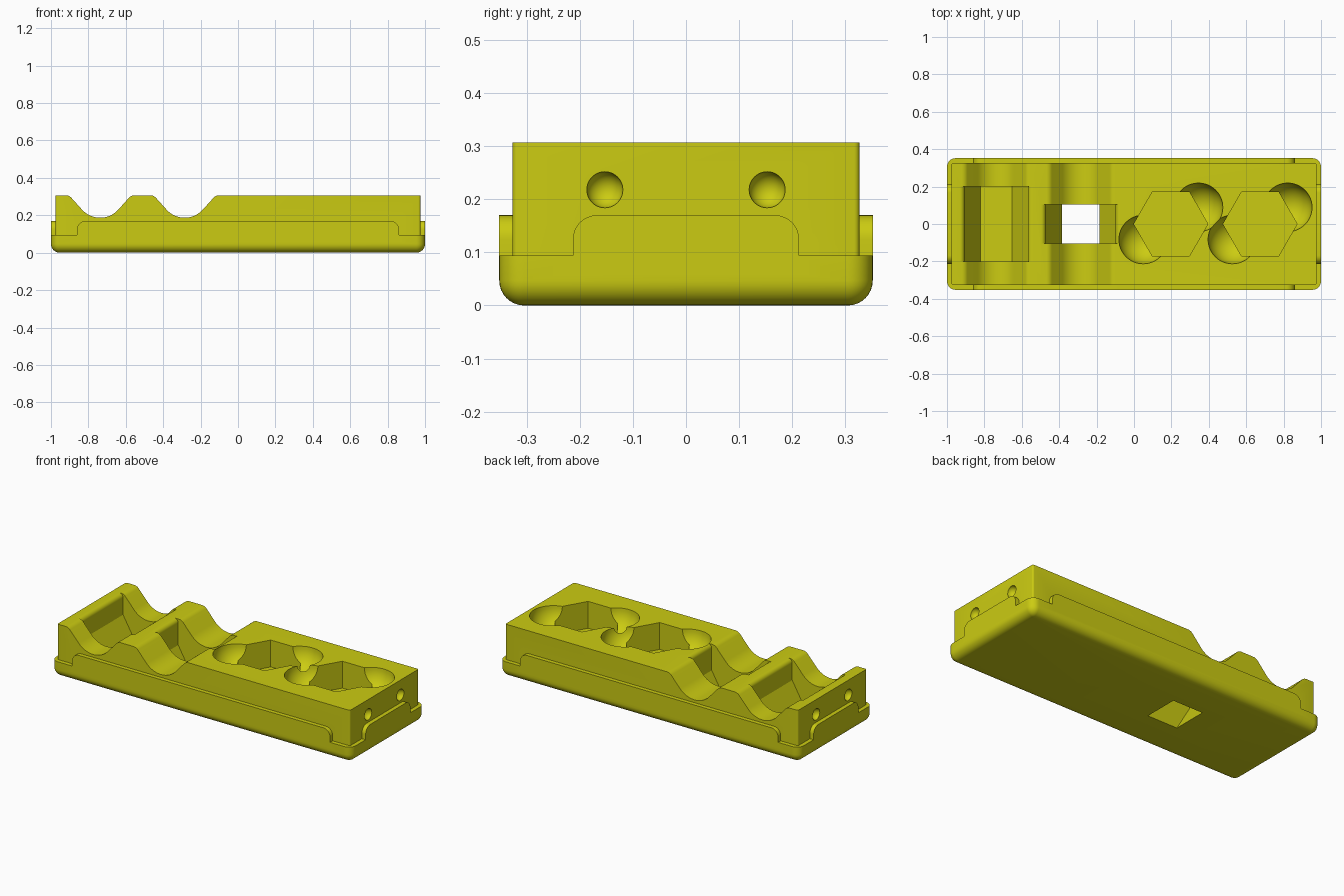
import bpy, bmesh, math
from math import sin, cos, tan, pi, radians

if "Cube" in bpy.data.objects:
    bpy.data.objects.remove(bpy.data.objects["Cube"])

mat = bpy.data.materials.new("olive_yellow")
mat.diffuse_color = (0.60, 0.60, 0.006, 1)
mat.use_nodes = True
mat.node_tree.nodes["Principled BSDF"].inputs["Base Color"].default_value = mat.diffuse_color
TOP = 0.307          # top of the body
CORE_X, CORE_Y = 0.975, 0.327
BASE_X, BASE_Y = 1.0, 0.352


def loft(name, rings):
    """Closed solid through a stack of equal-length point rings."""
    bm = bmesh.new()
    loops = [[bm.verts.new(p) for p in ring] for ring in rings]
    n = len(loops[0])
    for a, b in zip(loops, loops[1:]):
        for i in range(n):
            j = (i + 1) % n
            bm.faces.new((a[i], a[j], b[j], b[i]))
    bm.faces.new(loops[0])
    bm.faces.new(loops[-1])
    bmesh.ops.recalc_face_normals(bm, faces=bm.faces)
    me = bpy.data.meshes.new(name)
    bm.to_mesh(me)
    bm.free()
    ob = bpy.data.objects.new(name, me)
    bpy.context.collection.objects.link(ob)
    me.materials.append(mat)
    return ob


def prism(name, pts, axis, lo, hi):
    """Extrude a 2D outline along an axis."""
    place = {'x': lambda a, b, t: (t, a, b),
             'y': lambda a, b, t: (a, t, b),
             'z': lambda a, b, t: (a, b, t)}[axis]
    return loft(name, [[place(a, b, t) for a, b in pts] for t in (lo, hi)])


def ball(name, r, loc):
    bm = bmesh.new()
    bmesh.ops.create_uvsphere(bm, u_segments=48, v_segments=24, radius=r)
    bmesh.ops.translate(bm, verts=bm.verts, vec=loc)
    me = bpy.data.meshes.new(name)
    bm.to_mesh(me)
    bm.free()
    ob = bpy.data.objects.new(name, me)
    bpy.context.collection.objects.link(ob)
    me.materials.append(mat)
    return ob


def combine(target, tool, op):
    m = target.modifiers.new(op, 'BOOLEAN')
    m.operation, m.solver, m.object = op, 'EXACT', tool
    bpy.context.view_layer.objects.active = target
    bpy.ops.object.modifier_apply(modifier=m.name)
    bpy.data.objects.remove(tool)


def round_rect(hx, hy, r, steps=8):
    pts = []
    for k, (sx, sy) in enumerate([(1, 1), (-1, 1), (-1, -1), (1, -1)]):
        for i in range(steps + 1):
            a = (k + i / steps) * pi / 2
            pts.append((sx * (hx - r) + r * cos(a), sy * (hy - r) + r * sin(a)))
    return pts


def arch(half, r=0.045, z0=0.06, z1=0.17):
    """Raised rim outline with rounded shoulders."""
    right = [(half, z0)] + [(half - r + r * cos(a), z1 - r + r * sin(a))
                            for a in (i * pi / 16 for i in range(9))]
    return right + [(-x, z) for x, z in reversed(right)]


def valley(cx, r=0.13, bottom=0.187, slope=48, fillet=0.04):
    """Rounded trough: arc, straight flank and softened shoulder."""
    s = radians(slope)
    ax, az = r * sin(s), bottom + r * (1 - cos(s))
    end = ax + (TOP - az) / tan(s) + fillet * tan(s / 2)
    right = [(r * sin(s * i / 12), bottom + r * (1 - cos(s * i / 12)))
             for i in range(1, 13)]
    right += [(end - fillet * sin(s * i / 6), TOP - fillet * (1 - cos(s * i / 6)))
              for i in range(6, -1, -1)]
    right.append((end, 0.4))
    pts = [(-x, z) for x, z in reversed(right)] + [(0, bottom)] + right
    return [(cx + x, z) for x, z in pts]


def pocket(cx, cz, r, fillet=0.025):
    """Half hexagon trough, open upward with a rounded lip."""
    right = [(r / 2, cz - r * 0.866), (r, cz)]
    right += [(r + fillet * (1 - cos(a)), TOP - fillet + fillet * sin(a))
              for a in (i * pi / 12 for i in range(7))]
    right.append((r + fillet, 0.4))
    return [(cx + x, z) for x, z in right] + [(cx - x, z) for x, z in reversed(right)]


# base tray with rounded corners and underside edge
R = 0.047
rings = []
for i in range(9):
    a = i * pi / 16
    inset = R * (1 - sin(a))
    outline = round_rect(BASE_X - inset, BASE_Y - inset, max(R - inset, 0.002))
    rings.append([(x, y, R * (1 - cos(a))) for x, y in outline])
rings.append([(x, y, 0.094) for x, y, _ in rings[-1]])
body = loft("holder_body", rings)

# upper block and raised rims on the long and short sides
combine(body, prism("upper_block", round_rect(CORE_X, CORE_Y, 0.01, 4), 'z', 0.05, TOP), 'UNION')
combine(body, prism("long_rims", arch(0.86), 'y', -BASE_Y, BASE_Y), 'UNION')
combine(body, prism("short_rims", arch(0.213), 'x', -BASE_X, BASE_X), 'UNION')

# two troughs with hexagonal pockets; the second pocket opens through the floor
for cx, cz, r, half in ((-0.737, 0.18, 0.169, 0.2), (-0.285, 0.15, 0.187, 0.105)):
    combine(body, prism("trough_cutter", valley(cx), 'y', -0.4, 0.4), 'DIFFERENCE')
    combine(body, prism("pocket_cutter", pocket(cx, cz, r), 'y', -half, half), 'DIFFERENCE')

# upright hexagonal sockets with finger scoops on opposite flats
for cx in (0.197, 0.674):
    hexagon = [(cx + 0.198 * cos(k * pi / 3), 0.198 * sin(k * pi / 3)) for k in range(6)]
    combine(body, prism("socket_cutter", hexagon, 'z', 0.145, 0.45), 'DIFFERENCE')
    for s in (1, -1):
        combine(body, ball("scoop_cutter", 0.13, (cx + s * 0.148, s * 0.086 + 0.003, TOP)), 'DIFFERENCE')

# latch dimples on both ends
for sx in (1, -1):
    for sy in (1, -1):
        combine(body, ball("dimple_cutter", 0.034, (sx * CORE_X, sy * 0.153, 0.218)), 'DIFFERENCE')

for p in body.data.polygons:
    p.material_index = 0
bpy.ops.object.select_all(action='DESELECT')
body.select_set(True)
bpy.context.view_layer.objects.active = body
bpy.ops.object.shade_smooth_by_angle(angle=radians(25))
